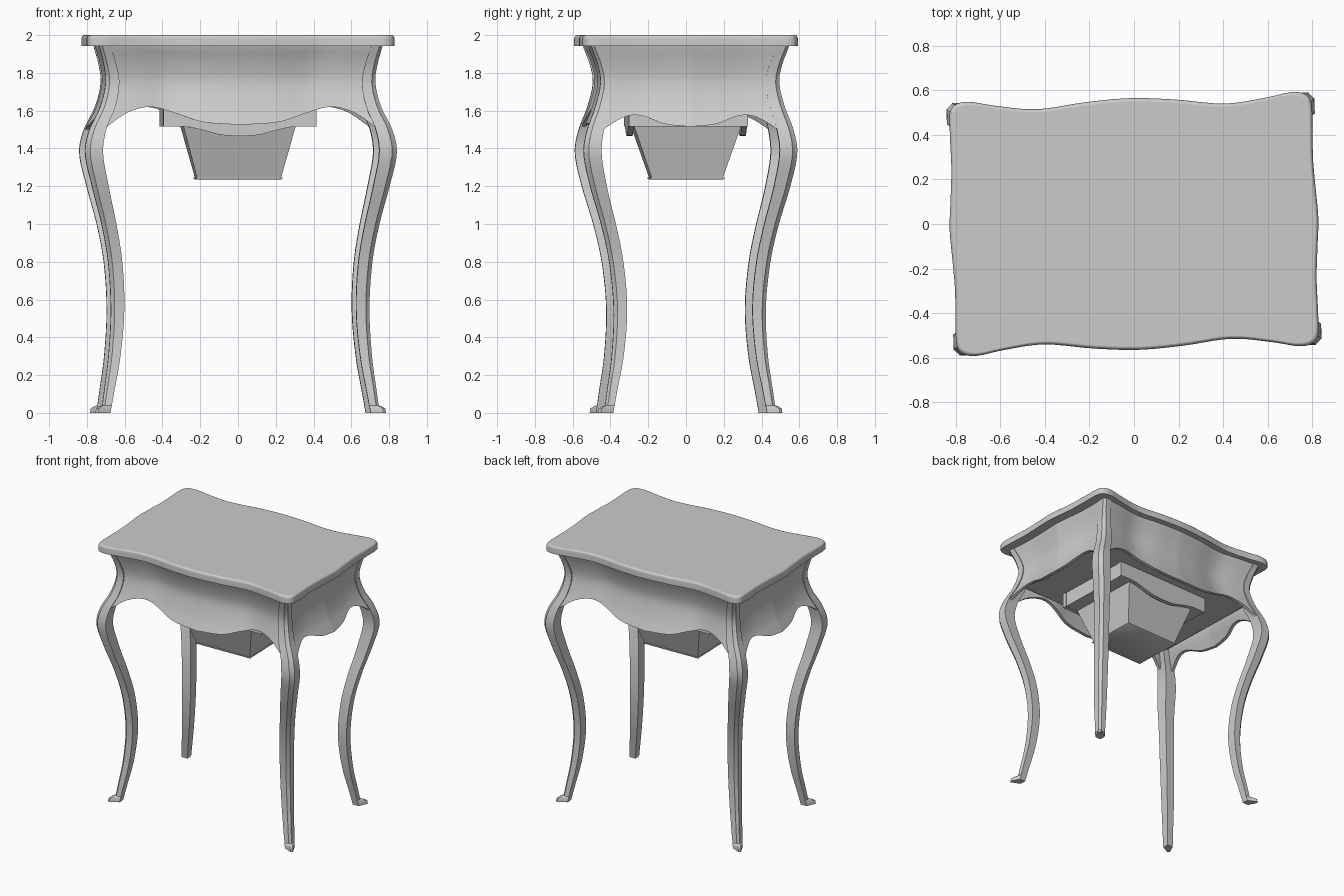
import bpy, bmesh, math
from mathutils import Matrix, Vector
from mathutils.geometry import interpolate_bezier

if "Cube" in bpy.data.objects:
    bpy.data.objects.remove(bpy.data.objects["Cube"])

TURN = Matrix.Rotation(0.03, 4, 'Z')   # whole table stands slightly turned


def curve(pts, x):
    """Smooth value through (x, value) points, x ascending."""
    x = min(max(x, pts[0][0]), pts[-1][0])
    n = len(pts)

    def slope(i):
        a, b = pts[max(i - 1, 0)], pts[min(i + 1, n - 1)]
        return (b[1] - a[1]) / (b[0] - a[0])
    i = next(k for k in range(n - 1) if x <= pts[k + 1][0])
    (x0, y0), (x1, y1) = pts[i], pts[i + 1]
    h = x1 - x0
    t = (x - x0) / h
    return ((2*t**3 - 3*t*t + 1) * y0 + (t**3 - 2*t*t + t) * h * slope(i)
            + (3*t*t - 2*t**3) * y1 + (t**3 - t*t) * h * slope(i + 1))


def make(name, verts, faces, angle=35):
    me = bpy.data.meshes.new(name)
    me.from_pydata(verts, [], faces)
    bm = bmesh.new()
    bm.from_mesh(me)
    bmesh.ops.recalc_face_normals(bm, faces=bm.faces)
    bm.to_mesh(me)
    bm.free()
    me.transform(TURN)
    ob = bpy.data.objects.new(name, me)
    bpy.context.collection.objects.link(ob)
    bpy.ops.object.select_all(action='DESELECT')
    ob.select_set(True)
    bpy.context.view_layer.objects.active = ob
    bpy.ops.object.shade_smooth_by_angle(angle=math.radians(angle))
    return ob


def loft(name, rings, angle=35):
    """Closed solid through rings with equal point counts."""
    n = len(rings[0])
    verts = [p for r in rings for p in r]
    faces = [(a*n + i, a*n + (i+1) % n, (a+1)*n + (i+1) % n, (a+1)*n + i)
             for a in range(len(rings) - 1) for i in range(n)]
    faces += [tuple(range(n)), tuple(range(len(verts) - n, len(verts)))]
    return make(name, verts, faces, angle)


def rect(x, y, z):
    return [(-x, -y, z), (x, -y, z), (x, y, z), (-x, y, z)]


# Table top: wavy quarter outline mirrored into a closed loop
q = [(0.828, 0), (.82, .13), (.812, .27), (.814, .42), (.812, .52), (.785, .56),
     (.72, .57), (.6, .548), (.42, .528), (.2, .553), (0, .565)]
half = q + [(-x, y) for x, y in q[-2::-1]]
loop = half + [(x, -y) for x, y in half[-2:0:-1]]
loop = [Vector(p).to_3d() for p in loop]
outline, N = [], len(loop)
for i in range(N):
    a, b, c, d = (loop[(i + k) % N] for k in (-1, 0, 1, 2))
    outline += interpolate_bezier(b, b + (c - a) / 6, c - (d - b) / 6, c, 6)[:-1]


def inset(d, z):
    return [(p.x * (1 - d / .82), p.y * (1 - d / .57), z) for p in outline]


top = loft("table_top", [inset(0, 1.943), inset(0, 1.983), inset(.004, 1.993),
                         inset(.010, 1.999), inset(.016, 2.0)], 50)
top.modifiers.new("flat_top", 'WEIGHTED_NORMAL').keep_sharp = True

# Corner line of the table: outer x, outer y and leg thickness by height
CX = [(0, .737), (.1, .724), (.3, .698), (.55, .685), (.8, .70), (1, .736), (1.2, .788),
      (1.38, .826), (1.5, .802), (1.62, .744), (1.75, .714), (1.85, .726), (1.945, .752)]
CY = [(0, .455), (.1, .442), (.3, .414), (.55, .403), (.8, .427), (1, .471), (1.2, .53),
      (1.38, .566), (1.5, .546), (1.62, .502), (1.75, .473), (1.85, .49), (1.945, .527)]
CW = [(0, .048), (.3, .063), (.55, .071), (1, .078), (1.38, .094), (1.55, .084), (1.945, .06)]

# Cabriole legs: square section with a beaded outer corner, running up to the top
SECTION = [(1, 1), (1, 0), (.28, 0), (.24, .06), (.06, .24), (0, .28), (0, 1)]
rows = [(0, .045), (.022, .045), (.034, .025), (.04, 0)]
rows += [(.04 + (1.95 - .04) * i / 48, 0) for i in range(1, 49)]
for sy, ny in ((-1, "front"), (1, "back")):
    for sx, nx in ((-1, "left"), (1, "right")):
        rings = []
        for z, toe in rows:
            x, y, w = curve(CX, z), curve(CY, z), curve(CW, z)
            ring = []
            for u, v in SECTION:
                kick = toe * (1 - max(u, v))      # only the outer corner forms the toe
                ring.append((sx * (x - w*u + kick), sy * (y - w*v + kick), z))
            rings.append(ring)
        loft(f"{ny}_{nx}_leg", rings, 30)

# Apron panels: hollow vertical profile, wavy plan, scalloped lower edge
FRONT_EDGE = [(0, 1.525), (.2, 1.54), (.35, 1.585), (.5, 1.62), (.62, 1.59), (.69, 1.52), (.745, 1.45)]
SIDE_EDGE = [(0, 1.515), (.13, 1.53), (.25, 1.572), (.33, 1.572), (.4, 1.53), (.48, 1.45)]
FRONT_WAVE = [(0, .0), (.27, -.012), (.56, -.037), (.8, -.015), (1, 0)]
SIDE_WAVE = [(0, .012), (.3, .002), (.6, -.006), (1, 0)]


def apron(name, along, out, edge, wave, place):
    nt, nz, thick = 48, 20, .025
    grids = []
    for depth in (.005, .005 + thick):
        g = []
        for i in range(nt + 1):
            t = -1 + 2 * i / nt
            zb = curve(edge, abs(t) * edge[-1][0])
            for j in range(nz + 1):
                z = 1.95 + (zb - 1.95) * j / nz
                g.append(place(t * (curve(along, z) - .035),
                               curve(out, z) + curve(wave, abs(t)) - depth, z))
        grids.append(g)
    m, k = nz + 1, len(grids[0])
    faces = []
    for i in range(nt):
        for j in range(nz):
            f = (i*m + j, i*m + j + 1, (i+1)*m + j + 1, (i+1)*m + j)
            faces += [f, tuple(v + k for v in reversed(f))]
    rim = ([i*m for i in range(nt + 1)] + [nt*m + j for j in range(1, m)]
           + [i*m + nz for i in range(nt - 1, -1, -1)] + list(range(nz - 1, 0, -1)))
    for a, b in zip(rim, rim[1:] + rim[:1]):
        faces.append((a, b, b + k, a + k))
    make(name, grids[0] + grids[1], faces)


for s, nf, ns in ((-1, "front", "left"), (1, "back", "right")):
    apron(nf + "_apron", CX, CY, FRONT_EDGE, FRONT_WAVE, lambda a, o, z: (a, s * o, z))
    apron(ns + "_apron", CY, CX, SIDE_EDGE, SIDE_WAVE, lambda a, o, z: (s * o, a, z))

# Board closing the underside of the apron
loft("bottom_board", [rect(.69, .435, 1.63), rect(.69, .435, 1.645)])

# Shallow box with two shaped rails on its long sides
loft("inner_box", [rect(.40, .29, 1.517), rect(.40, .29, 1.64)])
DIP = [(0, 1.465), (.1, 1.472), (.2, 1.498), (.28, 1.514), (.405, 1.515)]
for s, nm in ((-1, "front"), (1, "back")):
    xs = [.405 * i / 16 for i in range(-16, 17)]
    prof = [(x, curve(DIP, abs(x))) for x in xs] + [(.405, 1.635), (-.405, 1.635)]
    loft(nm + "_box_rail", [[(x, s * y, z) for x, z in prof] for y in (.285, .315)])

# Tapered work bin hanging under the box
loft("work_bin", [rect(.222, .188, 1.243), rect(.298, .284, 1.52)])
loft("bin_base", [rect(.223, .19, 1.235), rect(.229, .196, 1.239), rect(.229, .196, 1.246)])
